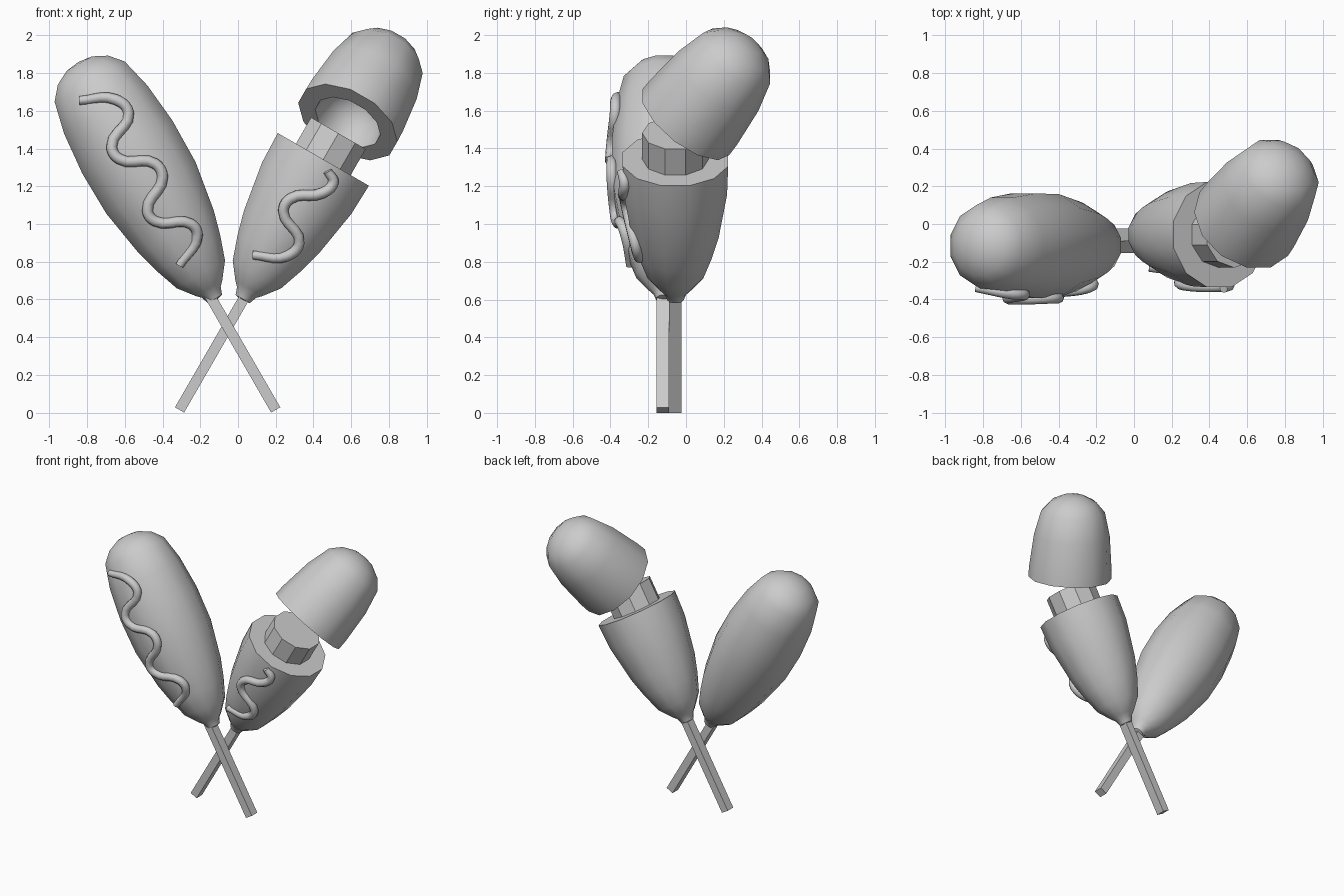
import bpy, bmesh, math
from mathutils import Matrix, Vector

if "Cube" in bpy.data.objects:
    bpy.data.objects.remove(bpy.data.objects["Cube"])

# batter profile: (distance from stick bottom, radius)
BATTER = [(.66, .0), (.67, .045), (.71, .06), (.735, .085), (.82, .153), (.95, .2), (1.08, .237),
          (1.35, .283), (1.6, .287), (1.83, .264), (2.0, .222), (2.07, .16), (2.11, .08), (2.12, 0)]
CUT = 1.525


def radius_at(s):
    for (a, ra), (b, rb) in zip(BATTER, BATTER[1:]):
        if a <= s <= b:
            return ra + (rb - ra) * (s - a) / (b - a)
    return 0


def frame(base, axis):
    """Matrix with local z along axis and local y towards the back."""
    z = Vector(axis).normalized()
    x = Vector((0, 1, 0)).cross(z).normalized()
    m = Matrix((x, z.cross(x), z)).transposed().to_4x4()
    return Matrix.Translation(base) @ m


def finish(name, bm, mat, smooth):
    bmesh.ops.recalc_face_normals(bm, faces=bm.faces)
    me = bpy.data.meshes.new(name)
    bm.to_mesh(me)
    bm.free()
    ob = bpy.data.objects.new(name, me)
    bpy.context.collection.objects.link(ob)
    ob.matrix_world = mat
    if smooth:
        bpy.ops.object.select_all(action='DESELECT')
        bpy.context.view_layer.objects.active = ob
        ob.select_set(True)
        bpy.ops.object.shade_smooth_by_angle(angle=math.radians(42))
    return ob


def lathe(name, profile, mat, sides=12, smooth=True):
    bm = bmesh.new()
    rings = []
    for s, r in profile:
        if r < 1e-4:
            rings.append([bm.verts.new((0, 0, s))] * sides)
        else:
            rings.append([bm.verts.new((r * math.cos(math.tau * (i + .5) / sides),
                                        r * math.sin(math.tau * (i + .5) / sides), s))
                          for i in range(sides)])
    for a, b in zip(rings, rings[1:]):
        for i in range(sides):
            j = (i + 1) % sides
            bm.faces.new(list(dict.fromkeys((a[i], a[j], b[j], b[i]))))
    return finish(name, bm, mat, smooth)


def stick(name, mat):
    bm = bmesh.new()
    bmesh.ops.create_cube(bm, size=1, matrix=Matrix.Translation((0, 0, .36))
                          @ Matrix.Diagonal((.056, .066, .72, 1)))
    return finish(name, bm, mat, False)


def mustard(name, path, mat):
    """Squiggle given in front-view x, z, laid onto the batter surface."""
    cu = bpy.data.curves.new(name, 'CURVE')
    cu.dimensions = '3D'
    cu.bevel_depth = .029
    cu.bevel_resolution = 2
    cu.resolution_u = 5
    cu.use_fill_caps = True
    sp = cu.splines.new('BEZIER')
    sp.bezier_points.add(len(path) - 1)
    inv = mat.inverted()
    for bp, (x, z) in zip(sp.bezier_points, path):
        q = inv @ Vector((x, mat.translation.y, z))
        depth = math.sqrt(max(radius_at(q.z) ** 2 - q.x ** 2, 0))
        bp.co = mat @ Vector((q.x, -depth - .006, q.z))
        bp.handle_left_type = bp.handle_right_type = 'AUTO'
    n = len(path) - 1
    sp.bezier_points[0].radius = sp.bezier_points[n].radius = .8
    ob = bpy.data.objects.new(name, cu)
    bpy.context.collection.objects.link(ob)


S, C = .5, math.cos(math.radians(30))

# whole corn dog leaning left
stick("left_stick", frame((.20, -.122, .014), (-S, 0, C)))
left = frame((.213, -.115, .023), (-S, 0, C))
lathe("left_batter", BATTER, left)
mustard("left_mustard", [(-.84, 1.655), (-.65, 1.66), (-.58, 1.59), (-.67, 1.41), (-.63, 1.345),
                         (-.44, 1.32), (-.40, 1.25), (-.48, 1.07), (-.44, 1.015), (-.25, 1.0),
                         (-.215, .94), (-.31, .78)], left)

# bitten-apart corn dog leaning right: lower half
right = frame((-.31, -.056, .014), (S, 0, C))
stick("right_stick", right)
right = frame((-.31, -.056, .022), (S, 0, C))
lathe("right_lower_batter", [p for p in BATTER if p[0] < CUT] + [(CUT, .289), (CUT, 0)], right)
lathe("right_sausage", [(CUT - .1, 0), (CUT - .1, .176), (1.685, .176), (1.685, 0)],
      right, sides=10, smooth=False)
mustard("right_mustard", [(.08, .835), (.26, .83), (.325, .90), (.24, 1.07), (.28, 1.135),
                          (.45, 1.165), (.505, 1.22), (.475, 1.28)], right)

# pulled-off hollow tip, tilted backwards
t = math.radians(34.5)
cap = frame((.582, 0, 1.54), (S * math.cos(t), math.sin(t), C * math.cos(t)))
bore = [(.22, 0), (.2, .09), (.13, .155), (.06, .178), (0, .19)]
lathe("right_tip_batter", bore + [(0, .289)] +
      [(s - CUT, r) for s, r in BATTER if s > CUT], cap)
